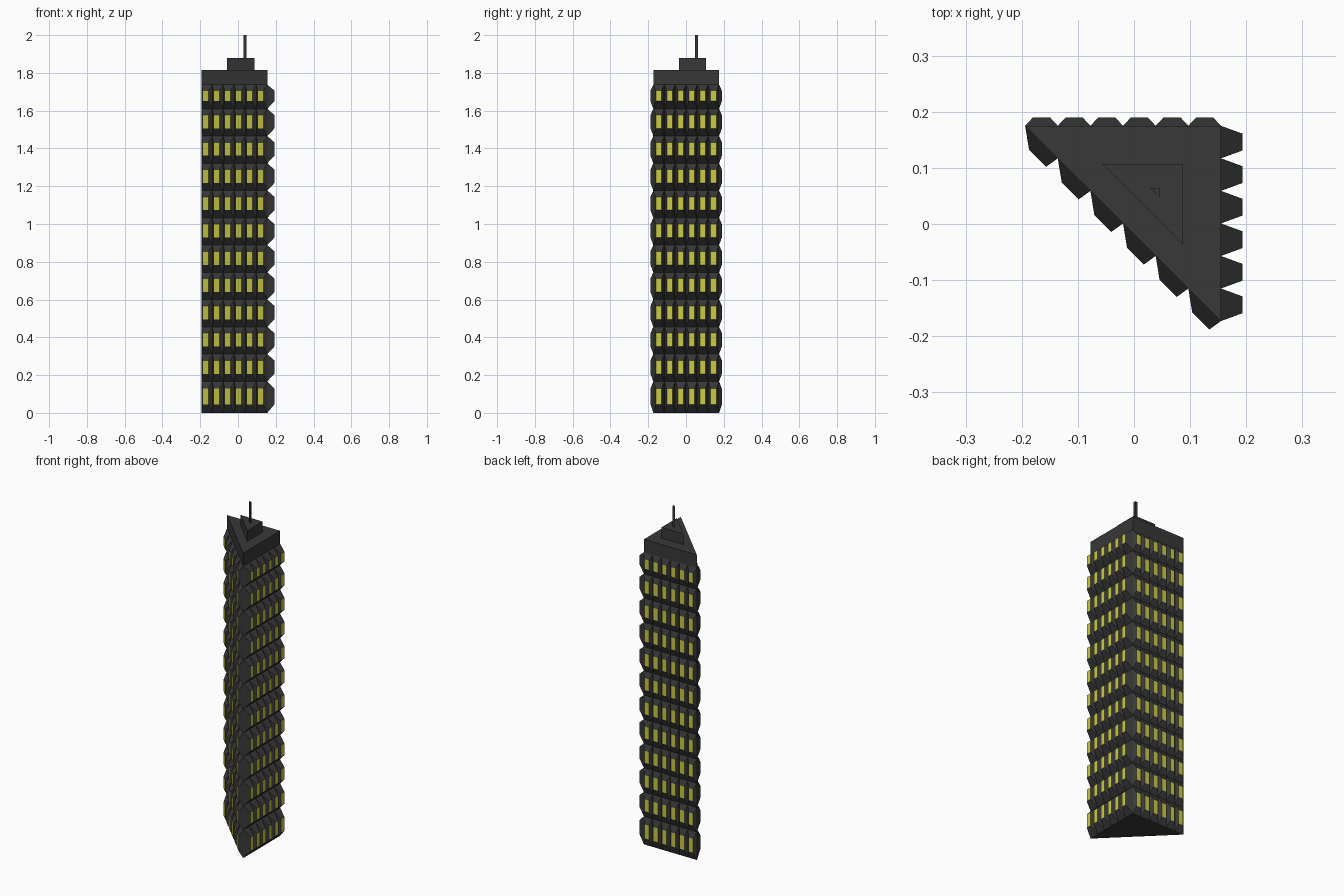
import bpy, bmesh
from mathutils import Vector

if "Cube" in bpy.data.objects:
    bpy.data.objects.remove(bpy.data.objects["Cube"])


def material(name, rgb):
    m = bpy.data.materials.new(name)
    m.diffuse_color = (*rgb, 1)
    m.use_nodes = True
    m.node_tree.nodes["Principled BSDF"].inputs["Base Color"].default_value = m.diffuse_color
    return m


DARK = material("dark_cladding", (0.04, 0.04, 0.04))
GLOW = material("lit_glass", (0.6, 0.6, 0.06))


def finish(name, bm, mats):
    bmesh.ops.recalc_face_normals(bm, faces=bm.faces)
    me = bpy.data.meshes.new(name)
    bm.to_mesh(me)
    bm.free()
    for m in mats:
        me.materials.append(m)
    ob = bpy.data.objects.new(name, me)
    bpy.context.collection.objects.link(ob)
    return ob


def right_prism(name, x0, x1, y0, y1, z0, z1):
    """Right-angled triangular prism with its square corner at (x1, y1)."""
    bm = bmesh.new()
    pts = [(x0, y1), (x1, y0), (x1, y1)]
    low = [bm.verts.new((x, y, z0)) for x, y in pts]
    top = [bm.verts.new((x, y, z1)) for x, y in pts]
    bm.faces.new(low)
    bm.faces.new(top)
    for i in range(3):
        j = (i + 1) % 3
        bm.faces.new((low[i], low[j], top[j], top[i]))
    return finish(name, bm, [DARK])


# Tower core with crown, roof block and mast
X0, X1, Y0, Y1 = -0.194, 0.155, -0.173, 0.175
right_prism("tower_core", X0, X1, Y0, Y1, 0, 1.815)
right_prism("roof_block", -0.057, 0.087, -0.037, 0.107, 1.815, 1.878)
right_prism("mast", 0.029, 0.045, 0.048, 0.064, 1.878, 2.0)

# Floors: (base bottom, base top, window bottom, window top)
PITCH = 0.1443
floors = [(0.0, 0.167, 0.045, 0.128)]
for i in range(10):
    z = 0.167 + i * PITCH
    floors.append((z, z + PITCH, z + 0.04, z + 0.111))
floors.append((1.61, 1.738, 1.65, 1.706))


def bay_wall(name, start, end, offset, count=6, narrow=0.52):
    """Grid of tapered window bays along one wall of the tower."""
    bm = bmesh.new()
    a, b, off = Vector((*start, 0)), Vector((*end, 0)), Vector((*offset, 0))
    step = (b - a) / count
    for zb, zt, wb, wt in floors:
        for i in range(count):
            mid = a + step * (i + 0.5)

            def ring(c, half, lo, hi):
                return [bm.verts.new(c + half * s + Vector((0, 0, z)))
                        for s, z in ((-1, lo), (1, lo), (1, hi), (-1, hi))]
            base = ring(mid, step * 0.5, zb, zt)
            pane = ring(mid + off, step * 0.5 * narrow, wb, wt)
            bm.faces.new(base)
            bm.faces.new(pane).material_index = 1
            for k in range(4):
                j = (k + 1) % 4
                bm.faces.new((base[k], base[j], pane[j], pane[k]))
    return finish(name, bm, [DARK, GLOW])


# Three walls of bays
bay_wall("front_window_bays", (X0, Y1), (X1, Y0), (-0.007, -0.029))
bay_wall("right_window_bays", (X1, Y0), (X1, Y1), (0.038, 0))
bay_wall("back_window_bays", (X1, Y1), (X0, Y1), (0, 0.015))
